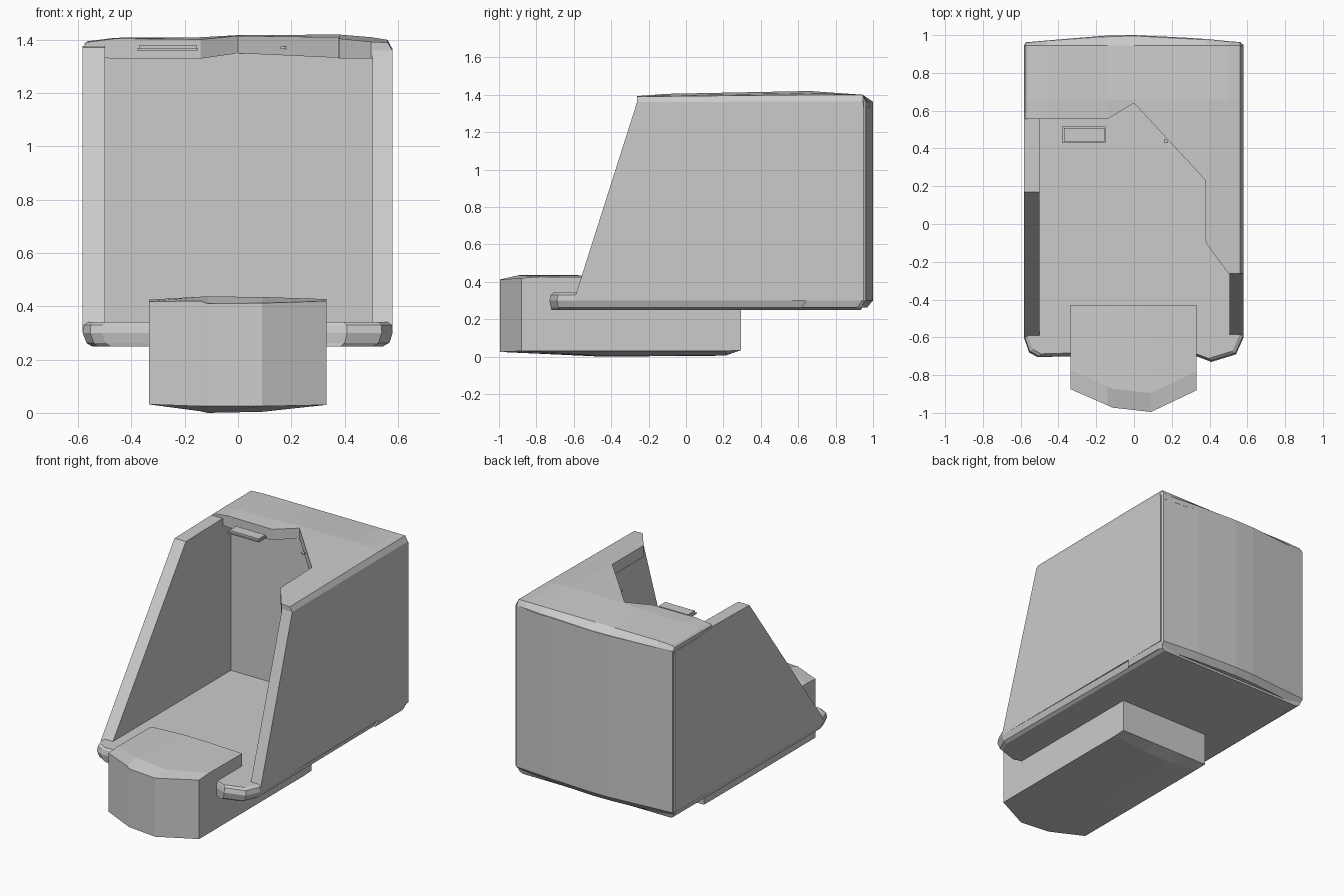
import bpy, bmesh


def loft(name, rings):
    """Closed solid skinned through rings with equal point counts."""
    bm = bmesh.new()
    vs = [[bm.verts.new(p) for p in r] for r in rings]
    n = len(rings[0])
    for a, b in zip(vs, vs[1:]):
        for i in range(n):
            j = (i + 1) % n
            bm.faces.new((a[i], a[j], b[j], b[i]))
    bm.faces.new(vs[0][::-1])
    bm.faces.new(vs[-1])
    bmesh.ops.recalc_face_normals(bm, faces=bm.faces)
    me = bpy.data.meshes.new(name)
    bm.to_mesh(me)
    bm.free()
    ob = bpy.data.objects.new(name, me)
    bpy.context.collection.objects.link(ob)
    return ob


def box(name, x0, x1, y0, y1, z0, z1):
    return loft(name, [[(x0, y0, z), (x1, y0, z), (x1, y1, z), (x0, y1, z)] for z in (z0, z1)])


def levels(name, outline, steps):
    """Horizontal outline stacked at (height, x scale, y scale)."""
    return loft(name, [[(x * sx, y * sy, z) for x, y in outline] for z, sx, sy in steps])


# Floor slab with chamfered front corners and projecting lip
floor = [(-.58, .95), (-.583, -.6), (-.555, -.68), (-.51, -.705), (-.33, -.70),
         (.33, -.70), (.41, -.73), (.54, -.69), (.58, -.6), (.57, .95)]
levels("floor_slab", floor, [(.25, .94, .985), (.262, .975, .99), (.30, 1, 1),
                             (.33, .995, .99), (.342, .965, .975)])

# Thick bowed back wall, inner face at y = 0.64
back = [(-.575, .64), (-.575, .962), (-.30, .985), (-.14, .998), (0, 1.0),
        (.30, .985), (.565, .962), (.577, .94), (.58, .64)]
levels("back_wall", back, [(.262, .98, .968), (.30, 1, 1), (1.365, 1, 1)])

# Side walls: the left one is cut further back than the right one
left = [(-.60, .30), (-.60, .33), (.17, 1.372), (.56, 1.378), (.70, 1.36), (.95, 1.36), (.95, .30)]
right = [(-.60, .30), (-.59, .33), (-.262, 1.36), (.50, 1.36), (.95, 1.36), (.95, .30)]
for name, prof, x0, x1 in (("left_wall", left, -.583, -.50), ("right_wall", right, .505, .58)):
    loft(name, [[(x, y, z) for y, z in prof] for x in (x0, x1)])

# Roof: stations across x = (x, front y, back y, front z, crown z, underside z)
roof = [(-.577, .555, .958, 1.382, 1.385, 1.345), (-.565, .555, .962, 1.392, 1.395, 1.335),
        (-.46, .555, .972, 1.405, 1.408, 1.33), (-.14, .555, .995, 1.402, 1.41, 1.33),
        (0, .64, 1.0, 1.415, 1.418, 1.35), (.375, .235, .98, 1.41, 1.42, 1.333),
        (.38, -.10, .98, 1.405, 1.42, 1.33), (.50, -.262, .968, 1.393, 1.41, 1.33),
        (.562, -.262, .963, 1.39, 1.40, 1.33), (.58, -.262, .94, 1.36, 1.365, 1.34)]
loft("roof", [[(x, yf, zb), (x, yf, zf), (x, .66, zc), (x, .945, min(zc, 1.40)),
               (x, yb, 1.362), (x, yb, zb)] for x, yf, yb, zf, zc, zb in roof])

# Small loose plate and chip in the roof opening
box("loose_plate_lower", -.38, -.15, .43, .515, 1.36, 1.367)
box("loose_plate_upper", -.37, -.155, .437, .508, 1.367, 1.38)
box("small_chip", .16, .18, .43, .45, 1.366, 1.376)

# Stepped front block: stations across x = (x, front y, bottom z, shoulder z, top z)
block = [(-.335, -.875, .032, .418, .425), (-.14, -.96, .006, .42, .436), (-.115, -.972, 0, .41, .437),
         (.09, -.995, .004, .412, .435), (.332, -.88, .03, .42, .427)]
loft("front_block", [[(x, yf, max(zb, .025)), (x, yf, zs), (x, yf + .1, zt), (x, -.43, zt - .003),
                      (x, -.43, .30), (x, .293, .30), (x, .293, .034), (x, .21, max(zb, .005)),
                      (x, -.45, zb)] for x, yf, zb, zs, zt in block])
